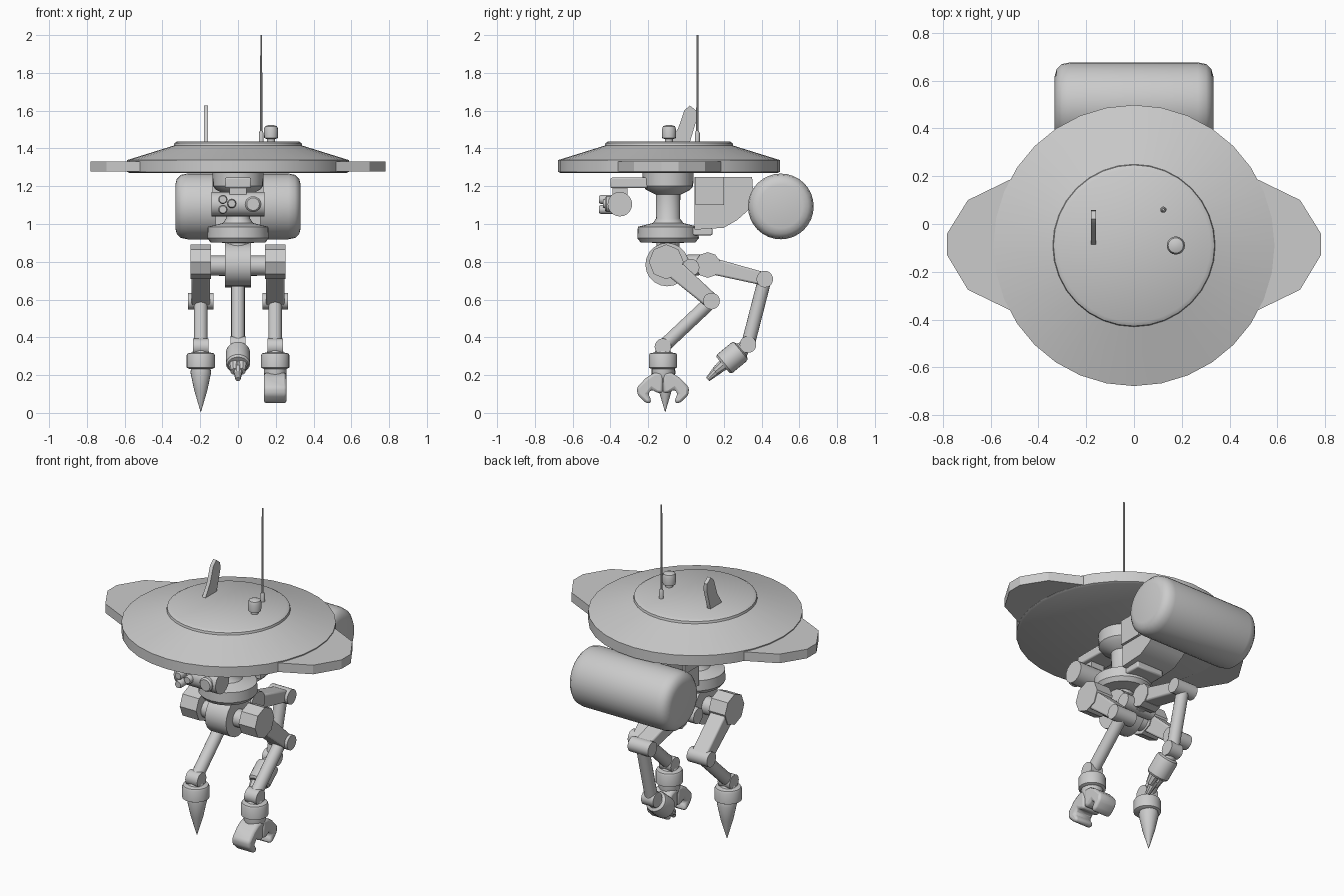
import bpy, bmesh, math
from mathutils import Vector, Matrix

if "Cube" in bpy.data.objects:
    bpy.data.objects.remove(bpy.data.objects["Cube"])


def finish(name, bm, smooth=True, bevel=0.0, segs=2, angle=35):
    bmesh.ops.recalc_face_normals(bm, faces=bm.faces)
    me = bpy.data.meshes.new(name)
    bm.to_mesh(me)
    bm.free()
    ob = bpy.data.objects.new(name, me)
    bpy.context.collection.objects.link(ob)
    if bevel:
        m = ob.modifiers.new("bevel", 'BEVEL')
        m.width, m.segments, m.limit_method = bevel, segs, 'ANGLE'
    if smooth:
        bpy.context.view_layer.objects.active = ob
        ob.select_set(True)
        bpy.ops.object.shade_smooth_by_angle(angle=math.radians(angle))
        ob.select_set(False)
    return ob


def lathe(name, profile, origin, axis=(0, 0, 1), n=24):
    """Revolve (radius, height) points around an axis through origin."""
    bm = bmesh.new()
    rings = []
    for r, h in profile:
        rings.append([bm.verts.new((r * math.cos(2 * math.pi * i / n),
                                    r * math.sin(2 * math.pi * i / n), h)) for i in range(n)])
    for a, b in zip(rings, rings[1:]):
        for i in range(n):
            bm.faces.new((a[i], a[(i + 1) % n], b[(i + 1) % n], b[i]))
    bm.faces.new(rings[0])
    bm.faces.new(rings[-1])
    q = Vector((0, 0, 1)).rotation_difference(Vector(axis)).to_matrix().to_4x4()
    bm.transform(Matrix.Translation(origin) @ q)
    return finish(name, bm)


def rod(name, p, q, r1, r2=None, n=16):
    d = Vector(q) - Vector(p)
    return lathe(name, [(r1, 0), (r2 or r1, d.length)], p, d, n)


def axle(name, x0, x1, y, z, r, n=20):
    return rod(name, (x0, y, z), (x1, y, z), r, n=n)


def prism(name, pts, a, b, plane='yz', **kw):
    """Extrude an outline between a and b along the remaining axis."""
    bm = bmesh.new()
    put = (lambda u, v, w: (w, u, v)) if plane == 'yz' else (lambda u, v, w: (u, v, w))
    lo = [bm.verts.new(put(u, v, a)) for u, v in pts]
    hi = [bm.verts.new(put(u, v, b)) for u, v in pts]
    bm.faces.new(lo)
    bm.faces.new(hi)
    for i in range(len(pts)):
        j = (i + 1) % len(pts)
        bm.faces.new((lo[i], lo[j], hi[j], hi[i]))
    return finish(name, bm, **kw)


def box(name, x, y, z, **kw):
    return prism(name, [(y[0], z[0]), (y[1], z[0]), (y[1], z[1]), (y[0], z[1])], x[0], x[1], **kw)


# saucer hull
lathe("saucer_hull", [(0.575, 1.27), (0.588, 1.276), (0.588, 1.338), (0.34, 1.415),
                      (0.337, 1.428), (0.32, 1.438)], (0, -0.09, 0), n=32)
# side wings
for s, side in ((-1, "left"), (1, "right")):
    prism(side + "_wing", [(s * x, y) for x, y in
          ((0.40, 0.20), (0.52, 0.185), (0.695, 0.10), (0.782, -0.04), (0.782, -0.13),
           (0.695, -0.275), (0.52, -0.36), (0.40, -0.37))], 1.277, 1.332, 'xy', smooth=False)

# roof fittings
prism("roof_fin", [(-0.09, 1.43), (-0.04, 1.51), (-0.01, 1.60), (0.02, 1.627), (0.055, 1.60),
                   (0.058, 1.56), (0.02, 1.43)], -0.18, -0.158)
lathe("antenna_base", [(0.013, 1.43), (0.013, 1.48), (0.008, 1.492)], (0.123, 0.06, 0), n=12)
lathe("antenna", [(0.006, 1.48), (0.005, 2.0)], (0.123, 0.06, 0), n=8)
lathe("roof_beacon", [(0.022, 1.43), (0.022, 1.45), (0.036, 1.455), (0.038, 1.50), (0.032, 1.517),
                      (0.015, 1.523)], (0.175, -0.09, 0), n=16)

# neck column and waist
lathe("neck", [(0.135, 1.275), (0.133, 1.20), (0.115, 1.18), (0.065, 1.155), (0.063, 1.03),
               (0.08, 1.005), (0.12, 0.995), (0.16, 0.985), (0.163, 0.925), (0.145, 0.902),
               (0.05, 0.90)], (0, -0.095, 0))
box("waist_bracket", (-0.09, 0.09), (0.0, 0.14), (0.94, 0.98), bevel=0.008)

# rear tank and its mount
prism("tank_mount", [(0.045, 1.25), (0.35, 1.25), (0.36, 1.10), (0.27, 1.02), (0.20, 0.98),
                     (0.045, 0.97)], -0.12, 0.12)
for s, side in ((-1, "left"), (1, "right")):
    box(side + "_mount_plate", (s * 0.11, s * 0.135), (0.05, 0.20), (1.10, 1.25))
prof = [(0.115, 0), (0.145, 0.008), (0.167, 0.03), (0.174, 0.065)]
lathe("rear_tank", prof + [(r, 0.664 - h) for r, h in reversed(prof)], (-0.332, 0.502, 1.093),
      (1, 0, 0), 32)

# sensor head under the front of the hull
box("sensor_arm", (-0.07, 0.07), (-0.40, -0.20), (1.19, 1.245), bevel=0.008)
box("sensor_hanger", (-0.045, 0.045), (-0.39, -0.31), (1.13, 1.20))
axle("sensor_drum", -0.14, 0.14, -0.35, 1.105, 0.065)
for i, (x, z, r, y) in enumerate(((0.08, 1.105, 0.042, -0.43), (-0.08, 1.13, 0.024, -0.46),
                                  (-0.033, 1.108, 0.024, -0.44), (-0.08, 1.077, 0.024, -0.46))):
    lathe("lens_%d" % i, [(r, 0), (r, -0.35 - y - 0.01), (r * 0.8, -0.35 - y)],
          (x, -0.35, z), (0, -1, 0), 16)

# hips
axle("hip_core", -0.07, 0.07, -0.10, 0.785, 0.115, 20)
axle("hip_axle", -0.25, 0.25, -0.10, 0.78, 0.052, 16)
rod("hip_post", (0, -0.095, 0.91), (0, -0.095, 0.78), 0.06)
axle("rear_hip_pin", -0.10, 0.10, 0.025, 0.77, 0.046, 16)
rod("rear_hip_link", (0, -0.08, 0.78), (0, 0.12, 0.785), 0.055)


def leg(tag, x, hip, knee, ankle, hip_r, hip_n, t0, t1):
    """Hip drum, tapered thigh, knee drum, shin and ankle of one leg."""
    axle(tag + "_hip", x - 0.055, x + 0.055, *hip, hip_r, hip_n)
    h, k = Vector(hip), Vector(knee)
    n = (k - h).normalized().yx * 1.0
    n.x = -n.x
    e = k + (k - h).normalized() * 0.02
    prism(tag + "_thigh", [tuple(h + n * t0), tuple(e + n * t1), tuple(e - n * t1),
                           tuple(h - n * t0)], x - 0.05, x + 0.05, bevel=0.01)
    axle(tag + "_knee", x - 0.068, x + 0.068, *knee, 0.044)
    rod(tag + "_shin", (x, *knee), (x, *ankle), 0.036)
    axle(tag + "_ankle", x - 0.04, x + 0.04, *ankle, 0.044)


CUFF = [(0.03, 0), (0.05, 0.03), (0.07, 0.035), (0.075, 0.045), (0.075, 0.11), (0.065, 0.118)]
for s, side in ((-1, "left"), (1, "right")):
    x = s * 0.197
    leg(side + "_leg", x, (-0.105, 0.80), (0.135, 0.592), (-0.122, 0.35), 0.092, 8, 0.052, 0.04)
    lathe(side + "_foot_cuff", [(r * 0.9 if r < .07 else r, h) for r, h in CUFF],
          (x, -0.122, 0.35), (0, 0, -1))

# left foot spike
lathe("spike_foot", [(0.05, 0.24), (0.055, 0.215), (0.035, 0.12), (0.001, 0.005)],
      (-0.197, -0.11, 0), n=20)
# right foot claw
lathe("claw_hub", [(0.06, 0.24), (0.06, 0.20), (0.045, 0.14), (0.02, 0.115)],
      (0.197, -0.122, 0), n=20)
for s, side in ((-1, "front"), (1, "back")):
    prism(side + "_claw", [(-0.122 + s * y, z) for y, z in
          ((0, 0.215), (0.05, 0.21), (0.09, 0.185), (0.138, 0.135), (0.135, 0.095), (0.095, 0.055),
           (0.065, 0.048), (0.063, 0.075), (0.08, 0.10), (0.06, 0.125), (0.03, 0.105), (0, 0.105))],
          0.137, 0.257, bevel=0.018, angle=50)

# rear middle leg with gripper
leg("rear_leg", 0, (0.115, 0.783), (0.417, 0.708), (0.328, 0.362), 0.068, 10, 0.044, 0.034)
d = Vector((0, -0.115, -0.095)).normalized()
a = Vector((0, 0.328, 0.362))
lathe("rear_foot_cuff", [(r * 0.85, h * 1.45) for r, h in CUFF], a, d)
for s in (-1, 1):
    off = Vector((s * 0.018, 0, 0))
    rod("gripper_finger", a + d * 0.15 + off, a + d * 0.225 + off, 0.036, 0.022, 10)
rod("gripper_tip", a + d * 0.20, Vector((0, 0.115, 0.178)), 0.028, 0.014, 10)
